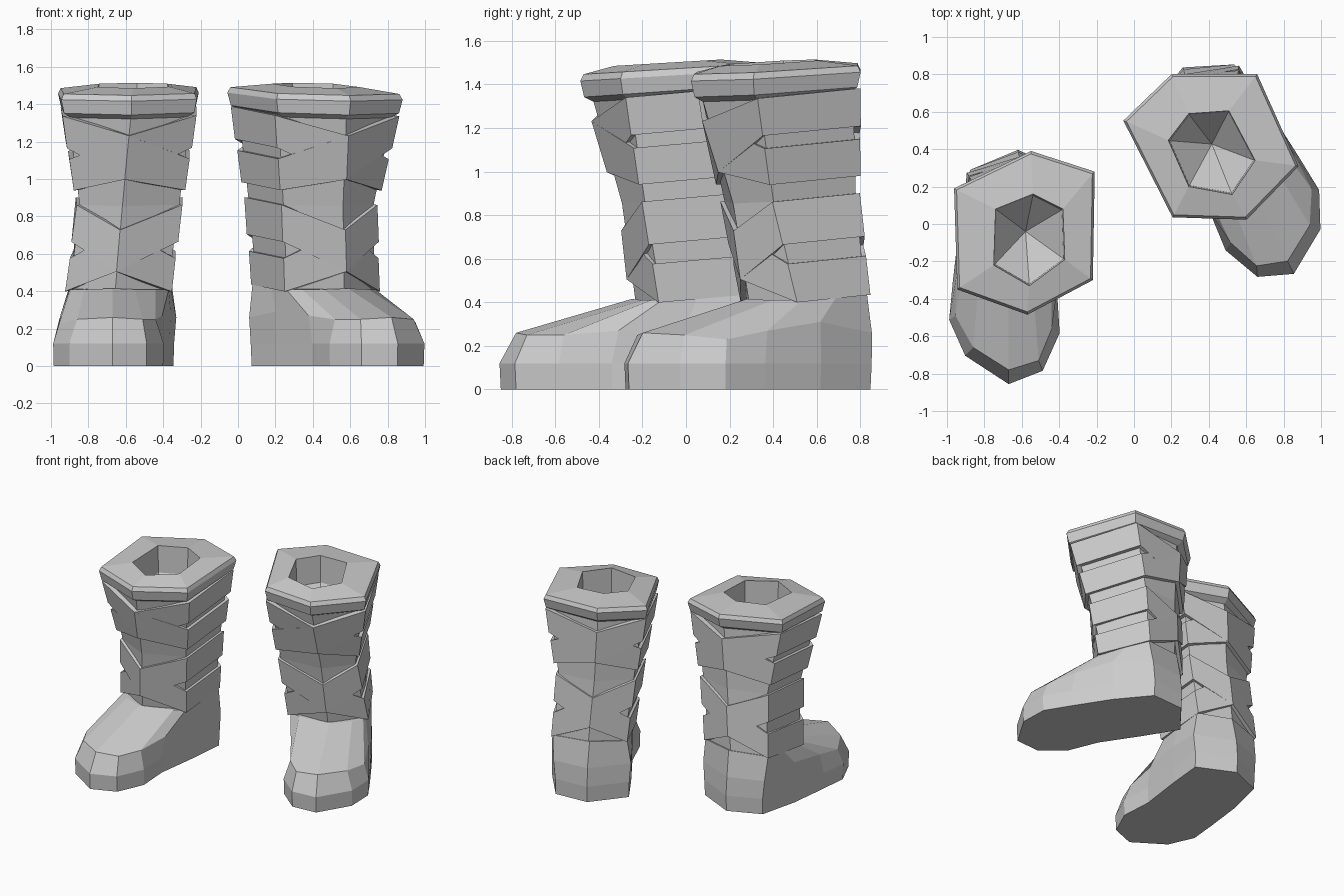
import bpy, bmesh, math
from mathutils import Vector, Matrix

if "Cube" in bpy.data.objects:
    bpy.data.objects.remove(bpy.data.objects["Cube"])

# Six-sided leg sections (back, inner back, inner front, front, outer front, outer back)
LEG = [
    (0.40, [(-.62, .36), (-.36, .28), (-.36, -.12), (-.66, -.25), (-.92, -.11), (-.89, .27)]),
    (0.88, [(-.58, .34), (-.30, .25), (-.30, -.20), (-.62, -.31), (-.86, -.21), (-.865, .23)]),
    (1.40, [(-.55, .36), (-.22, .26), (-.22, -.28), (-.57, -.47), (-.94, -.33), (-.95, .19)]),
]
CUFF = [(-.55, .39), (-.21, .28), (-.22, -.30), (-.57, -.485), (-.945, -.35), (-.962, .19)]
OPENING = [(-.54, .16), (-.38, .08), (-.37, -.19), (-.56, -.33), (-.75, -.22), (-.74, .08)]

# Foot sections, running from the toe along the outer side to the heel and back
SOLE = [(-.67, -.85), (-.90, -.70), (-.985, -.51), (-.965, -.30), (-.93, 0), (-.86, .29),
        (-.62, .39), (-.345, .26), (-.37, 0), (-.415, -.34), (-.40, -.58), (-.49, -.78)]
RIM = [(-.67, -.78, .26), (-.86, -.66, .25), (-.955, -.49, .23), (-.95, -.28, .27),
       (-.93, 0, .31), (-.875, .29, .26), (-.62, .385, .26), (-.33, .26, .26),
       (-.36, 0, .29), (-.405, -.31, .27), (-.44, -.56, .25), (-.51, -.73, .25)]
ANKLE = [(-.67, -.25, .415), (-.82, -.19, .41), (-.89, -.13, .41), (-.90, -.08, .41),
         (-.90, .10, .43), (-.885, .26, .44), (-.61, .35, .45), (-.355, .27, .44),
         (-.36, .05, .42), (-.37, -.11, .41), (-.44, -.16, .41), (-.55, -.20, .41)]


def leg_point(i, z, scale=1.0):
    """Point i of the leg outline at height z, scaled about the leg axis."""
    a, b = (LEG[0], LEG[1]) if z < LEG[1][0] else (LEG[1], LEG[2])
    t = (z - a[0]) / (b[0] - a[0])
    pts = [Vector(p).lerp(Vector(q), t) for p, q in zip(a[1], b[1])]
    c = sum(pts, Vector((0, 0))) / 6
    p = c + (pts[i] - c) * scale
    return Vector((p.x, p.y, z + .09 * p.y))


def flat_ring(outline, z, tilt=0.0, scale=1.0):
    pts = [Vector(p) for p in outline]
    c = sum(pts, Vector((0, 0))) / len(pts)
    out = [c + (p - c) * scale for p in pts]
    return [Vector((p.x, p.y, z + tilt * p.y)) for p in out]


def loft(name, rings, place, cap_start=False, cap_end=False, apex=None, closed=False):
    """Skin a list of equal rings with flat quads."""
    bm = bmesh.new()
    loops = [[bm.verts.new(place @ Vector(p)) for p in r] for r in rings]
    n = len(loops[0])
    pairs = list(zip(loops, loops[1:]))
    if closed:
        pairs.append((loops[-1], loops[0]))
    for a, b in pairs:
        for i in range(n):
            j = (i + 1) % n
            bm.faces.new((a[i], a[j], b[j], b[i]))
    if cap_start:
        bm.faces.new(loops[0])
    if cap_end:
        bm.faces.new(loops[-1])
    if apex:
        tip = bm.verts.new(place @ Vector(apex))
        for i in range(n):
            bm.faces.new((loops[-1][i], loops[-1][(i + 1) % n], tip))
    bmesh.ops.recalc_face_normals(bm, faces=bm.faces)
    me = bpy.data.meshes.new(name)
    bm.to_mesh(me)
    bm.free()
    bpy.context.collection.objects.link(bpy.data.objects.new(name, me))


def strap(name, corner, middle, place):
    """Band round the leg; heights differ at the side corners and the front/back ridges."""
    span = [middle if i in (0, 3) else corner for i in range(6)]
    rings = [[leg_point(i, span[i][k], s) for i in range(6)]
             for k, s in ((0, .85), (0, 1.02), (1, 1.01), (1, .85))]
    loft(name, rings, place, closed=True)


def boot(side, place):
    # Foot with flat sole
    loft(side + "_foot", [flat_ring(SOLE, 0), flat_ring(SOLE, .12, 0, 1.01), RIM, ANKLE],
         place, cap_start=True, cap_end=True)
    # Inner leg, recessed behind the straps
    loft(side + "_leg", [[leg_point(i, z, s) for i in range(6)]
                         for z, s in ((.36, .93), (.88, .95), (1.38, .92))], place)
    # Crossed wraps, lower and upper
    strap(side + "_wrap_lower_a", (.41, .59), (.53, .755), place)
    strap(side + "_wrap_lower_b", (.68, .88), (.53, .755), place)
    strap(side + "_wrap_upper_a", (.96, 1.13), (1.03, 1.27), place)
    strap(side + "_wrap_upper_b", (1.19, 1.365), (1.03, 1.27), place)
    # Thick cuff with opening and hollow
    loft(side + "_cuff", [
        flat_ring(CUFF, 1.35, .07, .86),
        flat_ring(CUFF, 1.375, .07, .96),
        flat_ring(CUFF, 1.445, .06, 1.0),
        flat_ring(CUFF, 1.475, .06, .965),
        flat_ring(OPENING, 1.505, .06),
        flat_ring(OPENING, 1.30, .06, .97)], place, apex=(-.58, -.04, 1.08))


# Left boot as drawn, right boot mirrored, turned and set back
boot("left", Matrix.Identity(4))
boot("right", Matrix.Translation((-.123, .209, 0)) @ Matrix.Rotation(math.radians(26), 4, 'Z')
     @ Matrix.Diagonal((-1, 1, 1, 1)))
